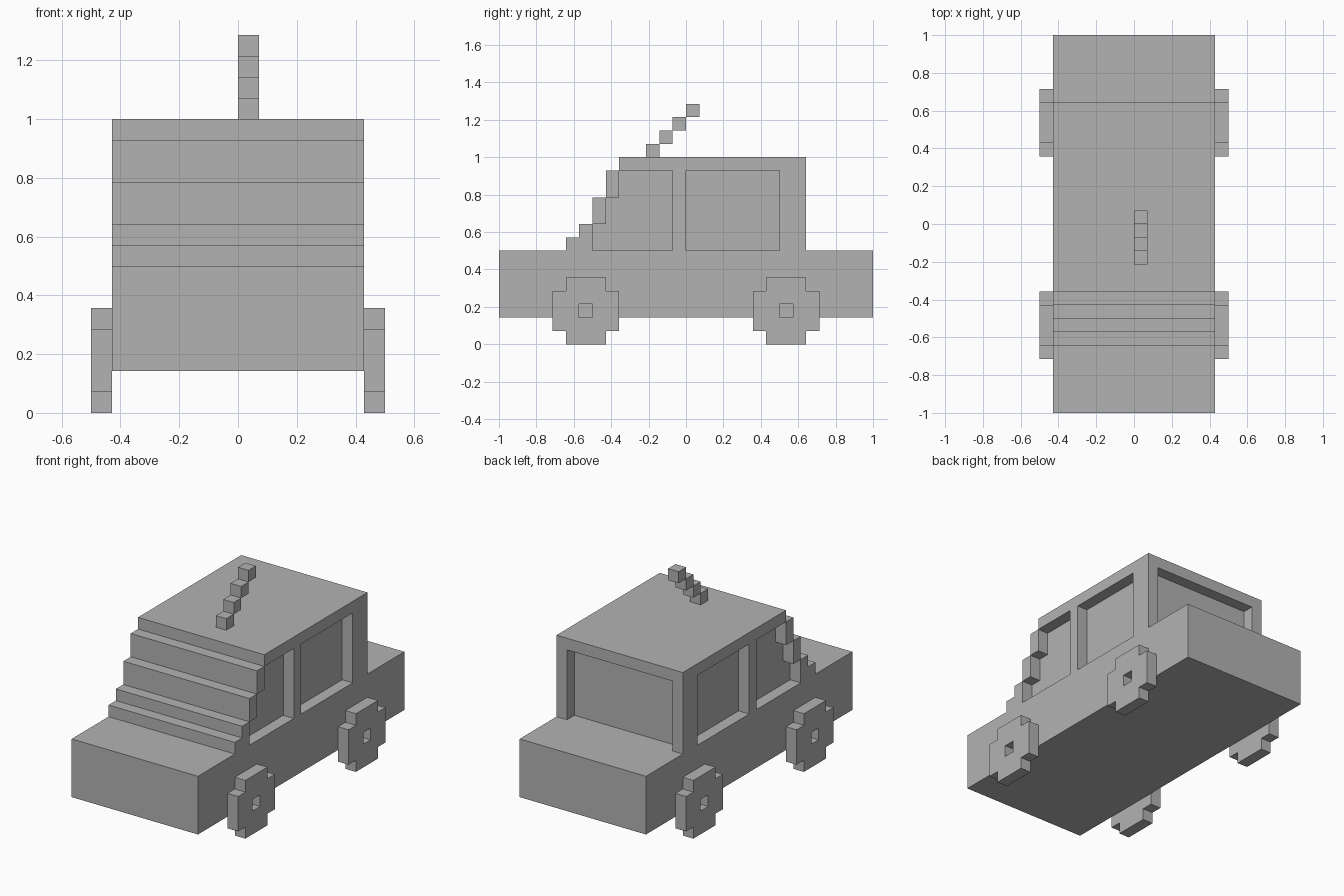
import bpy
import bmesh
from mathutils import Vector

U = 1 / 14  # one block of the grid

if "Cube" in bpy.data.objects:
    bpy.data.objects.remove(bpy.data.objects["Cube"], do_unlink=True)

paint = bpy.data.materials.new("plain grey")
paint.use_nodes = True
GREY = (0.45, 0.45, 0.45, 1)
paint.diffuse_color = GREY
paint.node_tree.nodes["Principled BSDF"].inputs["Base Color"].default_value = GREY


def rect(y0, y1, z0, z1):
    return [(y0, z0), (y1, z0), (y1, z1), (y0, z1)]


def slab(name, x0, x1, *loops):
    """Extrude side-view outlines (inner loops become holes) from x0 to x1."""
    bm = bmesh.new()
    edges = []
    for loop in loops:
        vs = [bm.verts.new((x0 * U, y * U, z * U)) for y, z in loop]
        edges += [bm.edges.new((a, b)) for a, b in zip(vs, vs[1:] + vs[:1])]
    bmesh.ops.triangle_fill(bm, edges=edges, use_beauty=True, normal=(1, 0, 0))
    grown = bmesh.ops.extrude_face_region(bm, geom=bm.faces[:], use_keep_orig=True)
    moved = [g for g in grown["geom"] if isinstance(g, bmesh.types.BMVert)]
    bmesh.ops.translate(bm, verts=moved, vec=Vector(((x1 - x0) * U, 0, 0)))
    bmesh.ops.recalc_face_normals(bm, faces=bm.faces[:])
    mesh = bpy.data.meshes.new(name)
    bm.to_mesh(mesh)
    bm.free()
    mesh.materials.append(paint)
    obj = bpy.data.objects.new(name, mesh)
    bpy.context.collection.objects.link(obj)
    return obj


# Lower body: bonnet, sills and boot
slab("lower_body", -6, 6, rect(-14, 14, 2, 7))

# Cabin core: stepped windscreen, window panes and rear recess under the roof
steps = [(-9, 7), (-9, 8), (-8, 8), (-8, 9), (-7, 9), (-7, 11),
         (-6, 11), (-6, 13), (-5, 13), (-5, 14)]
slab("cabin_core", -5, 5, steps + [(9, 14), (9, 13), (8, 13), (8, 7)])

# Frames around the side windows, and wheels with a square hub hole
pillars = [(-5, 14), (9, 14), (9, 7), (7, 7), (7, 13), (0, 13),
           (0, 7), (-1, 7), (-1, 13), (-5, 13)]
sill_step = [(-9, 7), (-9, 8), (-8, 8), (-8, 9), (-7, 9), (-7, 7)]
tyre = [(1, 0), (4, 0), (4, 1), (5, 1), (5, 4), (4, 4),
        (4, 5), (1, 5), (1, 4), (0, 4), (0, 1), (1, 1)]

for side, s in (("left", 1), ("right", -1)):
    slab(side + "_window_frame", 5 * s, 6 * s, pillars)
    slab(side + "_windscreen_low_step", 5 * s, 6 * s, sill_step)
    slab(side + "_windscreen_middle_step", 5 * s, 6 * s, rect(-7, -6, 9, 11))
    slab(side + "_windscreen_high_step", 5 * s, 6 * s, rect(-6, -5, 11, 13))
    for end, y in (("front", -10), ("rear", 5)):
        slab(f"{end}_{side}_wheel", 6 * s, 7 * s,
             [(a + y, z) for a, z in tyre], rect(y + 2, y + 3, 2, 3))

# Slanted aerial: four blocks climbing backwards
aerial = slab("aerial", 0, 1, rect(-3, -2, 14, 15))
climb = aerial.modifiers.new("climb", "ARRAY")
climb.count = 4
climb.use_relative_offset = False
climb.use_constant_offset = True
climb.constant_offset_displace = (0, U, U)
